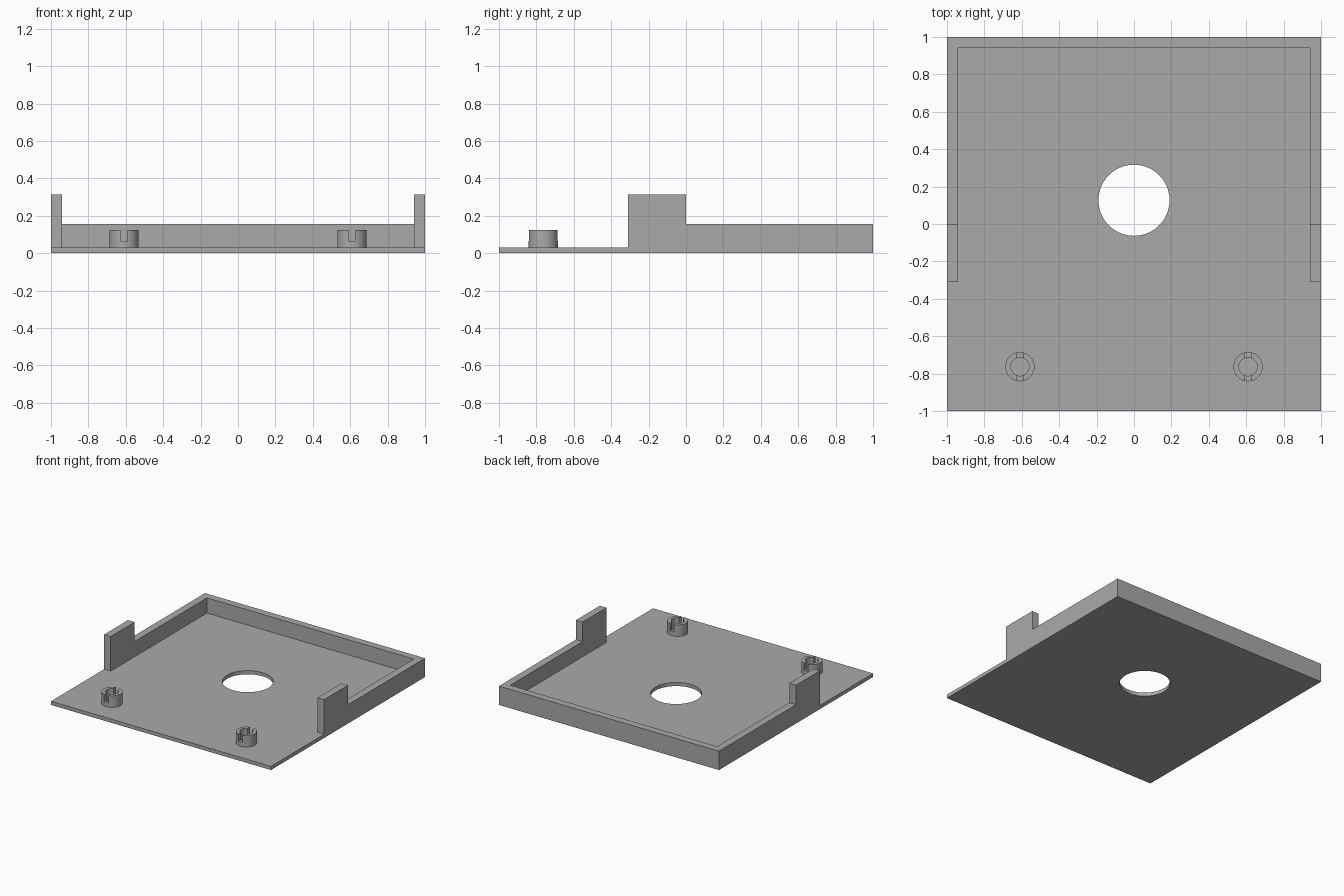
import bpy, bmesh, math
from mathutils import Matrix, Vector

default = bpy.data.objects.get("Cube")
if default:
    bpy.data.objects.remove(default, do_unlink=True)

GREY = (0.40, 0.40, 0.40, 1.0)
grey = bpy.data.materials.new("plain grey")
grey.use_nodes = True
grey.diffuse_color = GREY
grey.node_tree.nodes["Principled BSDF"].inputs["Base Color"].default_value = GREY

PLATE = 0.03      # plate thickness
WALL = 0.06       # wall thickness
RIM = 0.155       # low wall height
TAB = 0.315       # raised tab height
TAB_FRONT = -0.31


def finish(name, bm):
    bmesh.ops.recalc_face_normals(bm, faces=bm.faces[:])
    mesh = bpy.data.meshes.new(name)
    bm.to_mesh(mesh)
    bm.free()
    mesh.materials.append(grey)
    obj = bpy.data.objects.new(name, mesh)
    bpy.context.collection.objects.link(obj)
    return obj


def box(name, low, high):
    low, high = Vector(low), Vector(high)
    bm = bmesh.new()
    place = Matrix.Translation((low + high) / 2) @ Matrix.Diagonal((*(high - low), 1))
    bmesh.ops.create_cube(bm, size=1, matrix=place)
    return finish(name, bm)


def cylinder(name, x, y, z0, z1, radius, sides=64):
    bm = bmesh.new()
    bmesh.ops.create_cone(bm, cap_ends=True, segments=sides, radius1=radius,
                          radius2=radius, depth=z1 - z0,
                          matrix=Matrix.Translation((x, y, (z0 + z1) / 2)))
    return finish(name, bm)


def cut(obj, *cutters):
    for cutter in cutters:
        cutter.hide_render = True
        mod = obj.modifiers.new("cut", 'BOOLEAN')
        mod.operation = 'DIFFERENCE'
        mod.solver = 'EXACT'
        mod.object = cutter
    graph = bpy.context.evaluated_depsgraph_get()
    mesh = bpy.data.meshes.new_from_object(obj.evaluated_get(graph))
    obj.modifiers.clear()
    obj.data = mesh
    for cutter in cutters:
        bpy.data.objects.remove(cutter, do_unlink=True)
    bpy.ops.object.select_all(action='DESELECT')
    obj.select_set(True)
    bpy.context.view_layer.objects.active = obj
    bpy.ops.object.shade_smooth_by_angle(angle=math.radians(30))


# Base plate with its round opening
plate = box("base_plate", (-1, -1, 0), (1, 1, PLATE))
cut(plate, cylinder("opening_cutter", 0, 0.127, -0.1, 0.1, 0.19, 96))

# Back wall between the side walls
box("back_wall", (WALL - 1, 1 - WALL, PLATE), (1 - WALL, 1, RIM))

# Side walls with a raised tab at the front end
profile = [(TAB_FRONT, PLATE), (1, PLATE), (1, RIM), (0, RIM), (0, TAB), (TAB_FRONT, TAB)]
for side, x in (("right", -1), ("left", 1 - WALL)):
    bm = bmesh.new()
    face = bm.faces.new([bm.verts.new((x, y, z)) for y, z in profile])
    grown = bmesh.ops.extrude_face_region(bm, geom=[face])["geom"]
    bmesh.ops.translate(bm, vec=(WALL, 0, 0),
                        verts=[v for v in grown if isinstance(v, bmesh.types.BMVert)])
    finish(side + "_wall", bm)

# Hollow slotted posts near the front
for side, x in (("right", -0.61), ("left", 0.61)):
    y = -0.763
    post = cylinder(side + "_post", x, y, PLATE, 0.125, 0.078)
    cut(post,
        cylinder("bore_cutter", x, y, 0.0, 0.2, 0.049),
        box("slot_cutter", (x - 0.019, y - 0.1, 0.065), (x + 0.019, y + 0.1, 0.2)))
